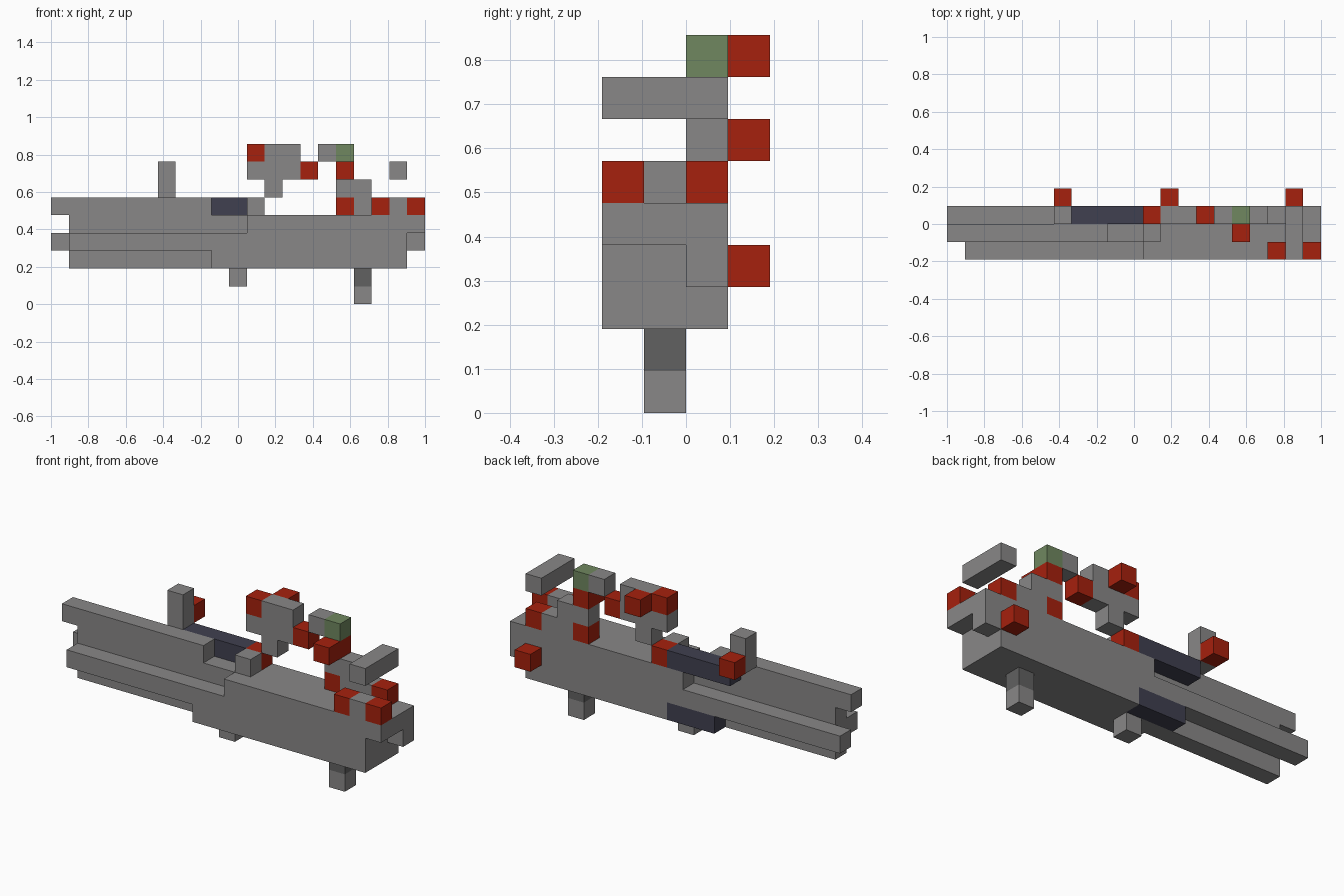
import bpy, bmesh
from mathutils import Vector

cube = bpy.data.objects.get("Cube")
if cube:
    bpy.data.objects.remove(cube, do_unlink=True)

UNIT = 2 / 21
ORIGIN = Vector((-1, -2 * UNIT, 0))


def material(name, rgb):
    m = bpy.data.materials.new(name)
    m.use_nodes = True
    m.diffuse_color = (*rgb, 1)
    m.node_tree.nodes["Principled BSDF"].inputs["Base Color"].default_value = (*rgb, 1)
    return m


GREY = material("hull grey", (0.25, 0.245, 0.245))
DARK_GREY = material("dark grey", (0.12, 0.12, 0.12))
RED = material("red", (0.38, 0.015, 0.004))
GREEN = material("moss green", (0.16, 0.243, 0.115))
SLATE = material("slate blue", (0.051, 0.051, 0.08))

filled = set()   # every occupied grid cell
parts = []


def part(name, mat, *blocks):
    """Each block is (x, y, z) or (x, y, z, length, depth, height) in grid cells."""
    cells = set()
    for b in blocks:
        x, y, z, l, d, h = (*b, 1, 1, 1)[:6]
        cells |= {(i, j, k) for i in range(x, x + l)
                  for j in range(y, y + d) for k in range(z, z + h)}
    cells -= filled
    filled.update(cells)
    parts.append((name, mat, cells))


def build(name, mat, cells):
    """Skin the outside of the cells and merge flat regions."""
    bm = bmesh.new()
    for c in cells:
        for axis in range(3):
            for side in (0, 1):
                n = list(c)
                n[axis] += 2 * side - 1
                if tuple(n) in filled:
                    continue
                u, v = (axis + 1) % 3, (axis + 2) % 3
                corners = []
                for a, b in ((0, 0), (1, 0), (1, 1), (0, 1)):
                    p = Vector(c)
                    p[axis] += side
                    p[u] += a
                    p[v] += b
                    corners.append(bm.verts.new(ORIGIN + p * UNIT))
                bm.faces.new(corners if side else corners[::-1])
    bmesh.ops.remove_doubles(bm, verts=bm.verts, dist=0.001)
    bmesh.ops.dissolve_limit(bm, angle_limit=0.01, verts=bm.verts, edges=bm.edges)
    mesh = bpy.data.meshes.new(name)
    bm.to_mesh(mesh)
    bm.free()
    mesh.materials.append(mat)
    bpy.context.collection.objects.link(bpy.data.objects.new(name, mesh))


# coloured panels set into the hull
part("upper_slate_panel", SLATE, (7, 2, 5, 4))
part("lower_slate_panel", SLATE, (8, 2, 2, 3))

# hull and long barrels
part("hull", GREY, (9, 0, 2, 11, 3, 2), (11, 0, 4, 10, 3), (10, 2, 4))
part("front_barrel", GREY, (1, 0, 3, 10))
part("centre_barrel", GREY, (1, 1, 2, 10, 1, 3))
part("top_barrel", GREY, (0, 1, 5, 9))
part("back_barrel", GREY, (0, 2, 3, 21))

# legs
part("middle_leg", GREY, (10, 1, 1))
part("end_leg_upper", DARK_GREY, (17, 1, 1))
part("end_leg_foot", GREY, (17, 1, 0))

# deck pieces
part("deck_block", GREY, (11, 1, 5))
part("deck_rail", GREY, (19, 0, 5))
part("mast", GREY, (6, 2, 6, 1, 1, 2))
part("tower", GREY, (16, 2, 6, 2), (17, 2, 5, 2))
part("cross_bar", GREY, (19, 0, 7, 1, 3))

# scope above the deck
part("scope_body", GREY, (12, 2, 6), (11, 2, 7, 3), (12, 2, 8, 2))
part("scope_arm", GREY, (15, 2, 8))
part("scope_tip", GREEN, (16, 2, 8))

# red accents
part("scope_lights", RED, (11, 2, 8), (14, 2, 7), (12, 3, 8))
part("tower_light", RED, (16, 1, 7, 1, 2))
part("tower_base_light", RED, (16, 2, 5))
part("deck_lights", RED, (18, 0, 5), (20, 0, 5), (19, 2, 5), (11, 2, 5))
part("mast_light", RED, (6, 3, 6))
part("back_light", RED, (19, 3, 3))

for p in parts:
    build(*p)
